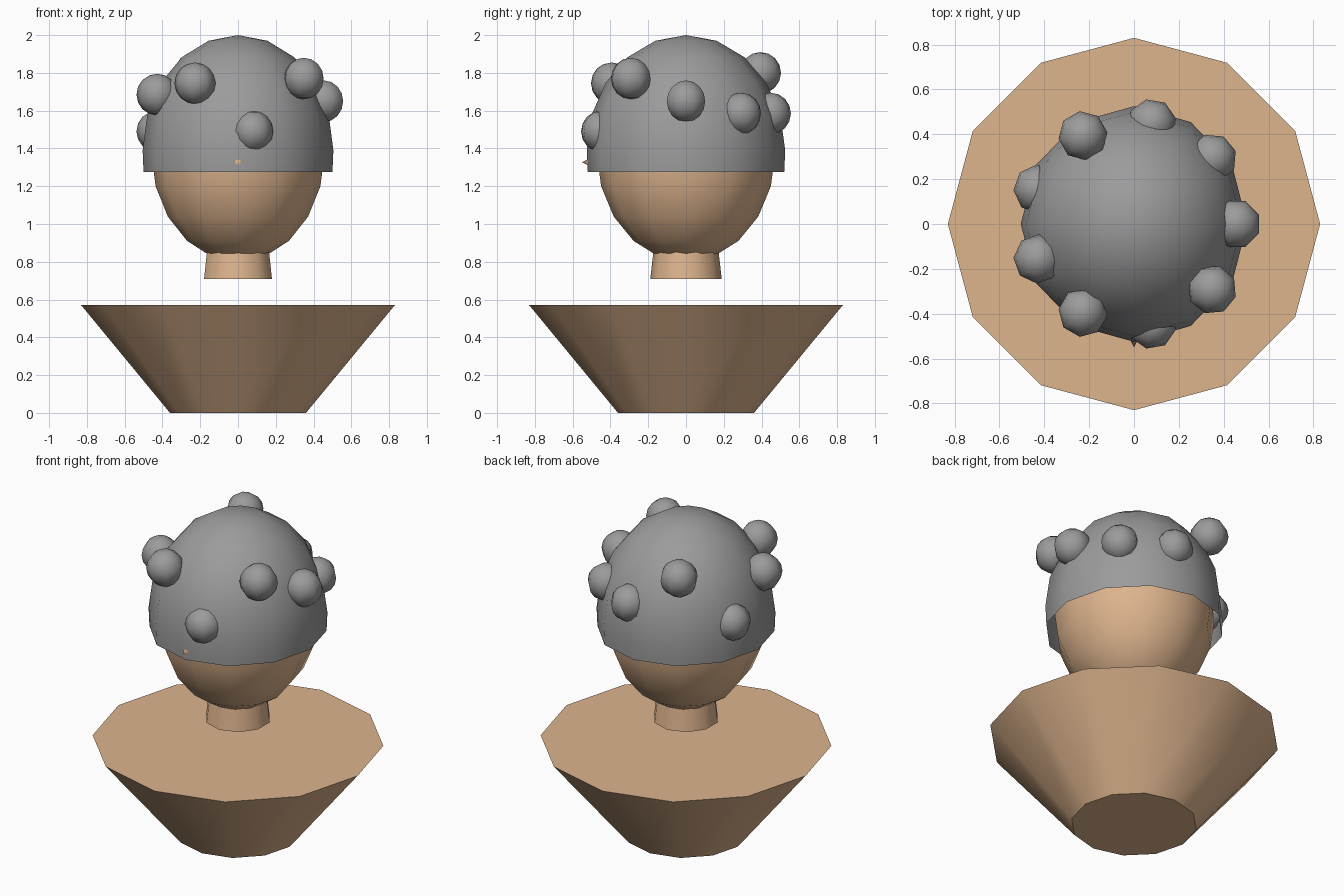
import bpy, bmesh, math

if "Cube" in bpy.data.objects:
    bpy.data.objects.remove(bpy.data.objects["Cube"])


def material(name, rgb):
    m = bpy.data.materials.new(name)
    m.diffuse_color = (*rgb, 1)
    m.use_nodes = True
    m.node_tree.nodes["Principled BSDF"].inputs["Base Color"].default_value = m.diffuse_color
    return m


SKIN = material("tan skin", (0.73, 0.46, 0.27))
GREY = material("grey", (0.33, 0.33, 0.33))


def lathe(name, mat, profile, sides, sy=1.0, cap=True, sharp=45):
    """Revolve (radius, z) points, listed bottom to top, about z; a vertex sits on +y."""
    bm = bmesh.new()
    rings = []
    for r, z in profile:
        if r < 1e-5:
            rings.append([bm.verts.new((0, 0, z))] * sides)
        else:
            rings.append([bm.verts.new((-r * math.sin(a), r * sy * math.cos(a), z))
                          for a in (2 * math.pi * i / sides for i in range(sides))])
    for lo, hi in zip(rings, rings[1:]):
        for i in range(sides):
            j = (i + 1) % sides
            bm.faces.new(list(dict.fromkeys((lo[i], lo[j], hi[j], hi[i]))))
    if cap and profile[0][0] > 0:
        bm.faces.new(rings[0][::-1])
    if cap and profile[-1][0] > 0:
        bm.faces.new(rings[-1])
    me = bpy.data.meshes.new(name)
    bm.to_mesh(me)
    bm.free()
    me.materials.append(mat)
    me.shade_smooth()
    me.set_sharp_from_angle(angle=math.radians(sharp))
    ob = bpy.data.objects.new(name, me)
    bpy.context.collection.objects.link(ob)
    return ob


def arc(r, rz, c, start, rings):
    """Elliptical profile from ring number start up to the top pole."""
    pts = []
    for k in range(start, rings + 1):
        t = math.pi * k / rings
        pts.append((0.0 if k in (0, rings) else r * math.sin(t), c - rz * math.cos(t)))
    return pts


# Flaring bust and neck
lathe("shoulders", SKIN, [(0.36, 0), (0.83, 0.57)], 12)
lathe("neck", SKIN, [(0.189, 0.71), (0.165, 0.92)], 10)

# Head, slightly deeper than wide
lathe("head", SKIN, arc(0.459, 0.58, 1.38, 0, 10), 12, sy=1.03)

# Nose, only its tip pokes through the hair
nose = lathe("nose", SKIN, [(0.05, 0), (0, 0.1)], 8, sharp=60)
nose.rotation_euler = (math.pi / 2, 0, 0)
nose.location = (0, -0.45, 1.327)

# Open hair shell
lathe("hair_cap", GREY, [(0.5, 1.275)] + arc(0.505, 0.61, 1.39, 5, 10), 12,
      sy=1.04, cap=False, sharp=60)

# Ring of nine curls at varying heights
heights = [1.65, 1.585, 1.585, 1.80, 1.49, 1.685, 1.745, 1.49, 1.77]
for i, z in enumerate(heights):
    a = math.radians(40 * i)
    curl = lathe(f"curl_{i + 1}", GREY, arc(0.11, 0.11, 0, 0, 8), 8, sharp=80)
    curl.location = (0.455 * math.cos(a), 0.455 * math.sin(a), z)
    curl.rotation_euler.z = a + math.radians(22.5)
